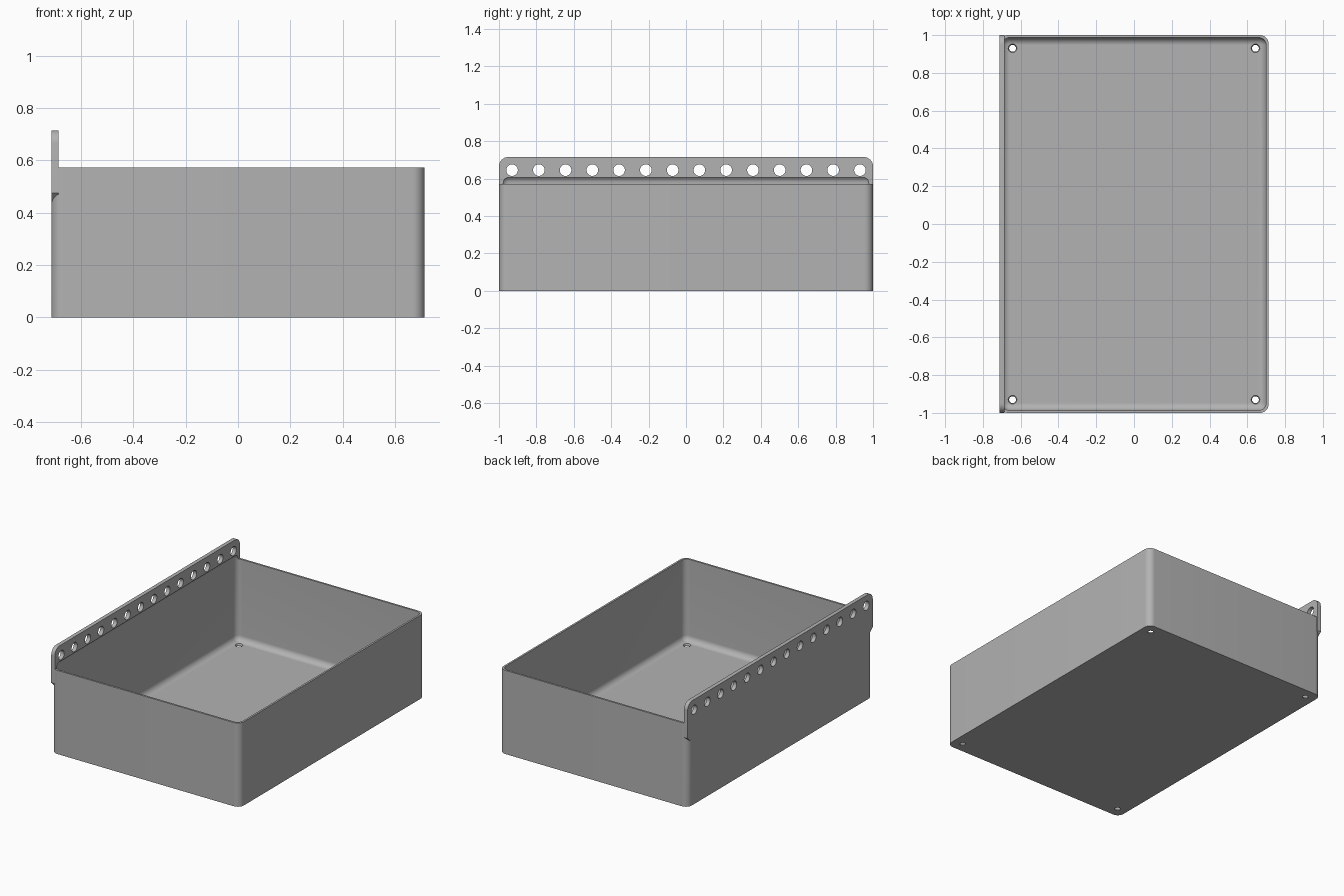
import bpy, bmesh, math
from mathutils import Matrix, Vector

HX, HY, RIM = 0.7125, 1.0, 0.572      # tray half sizes and rim height
WALL, CORNER, FILLET = 0.013, 0.045, 0.04
RAIL_T, RAIL_TOP = 0.027, 0.715

cube = bpy.data.objects.get("Cube")
if cube:
    bpy.data.objects.remove(cube, do_unlink=True)

grey = bpy.data.materials.new("plain grey")
grey.use_nodes = True
COLOUR = (0.45, 0.45, 0.45, 1)
grey.diffuse_color = COLOUR
grey.node_tree.nodes["Principled BSDF"].inputs["Base Color"].default_value = COLOUR


def finish(name, bm):
    bmesh.ops.recalc_face_normals(bm, faces=bm.faces)
    mesh = bpy.data.meshes.new(name)
    bm.to_mesh(mesh)
    bm.free()
    mesh.materials.append(grey)
    obj = bpy.data.objects.new(name, mesh)
    bpy.context.collection.objects.link(obj)
    return obj


def rounded_box(name, lo, hi, radius, upright_only):
    lo, hi = Vector(lo), Vector(hi)
    bm = bmesh.new()
    bmesh.ops.create_cube(bm, size=1)
    bmesh.ops.scale(bm, vec=hi - lo, verts=bm.verts)
    bmesh.ops.translate(bm, vec=(lo + hi) / 2, verts=bm.verts)
    edges = [e for e in bm.edges if not upright_only
             or abs(e.verts[0].co.z - e.verts[1].co.z) > 0.1]
    bmesh.ops.bevel(bm, geom=edges, offset=radius, segments=10,
                    profile=0.5, affect='EDGES')
    return finish(name, bm)


def boolean(target, cutter, operation):
    mod = target.modifiers.new(cutter.name, 'BOOLEAN')
    mod.operation, mod.solver, mod.object = operation, 'EXACT', cutter
    bpy.context.view_layer.update()
    bpy.context.view_layer.objects.active = target
    bpy.ops.object.modifier_apply(modifier=mod.name)
    bpy.data.objects.remove(cutter, do_unlink=True)


# Tray body with rounded upright corners
tray = rounded_box("tray", (-HX, -HY, 0), (HX, HY, RIM), CORNER, True)

# Hanging rail: rounded top ends, sloped bottom ends
half = [(HY - CORNER, 0.43), (HY, 0.43 + CORNER)]
for i in range(9):
    a = math.pi / 2 * i / 8
    half.append((HY - 0.05 + 0.05 * math.cos(a),
                 RAIL_TOP - 0.05 + 0.05 * math.sin(a)))
outline = half + [(-y, z) for y, z in reversed(half)]
bm = bmesh.new()
face = bm.faces.new([bm.verts.new((-HX, y, z)) for y, z in outline])
side = bmesh.ops.extrude_face_region(bm, geom=[face])
bmesh.ops.translate(bm, vec=(RAIL_T, 0, 0),
                    verts=[v for v in side["geom"] if isinstance(v, bmesh.types.BMVert)])
boolean(tray, finish("rail", bm), 'UNION')

# Filleted cavity, undercutting the rail slightly
cavity = rounded_box("cavity", (-HX + WALL, -HY + WALL, WALL),
                     (HX - WALL, HY - WALL, 0.616), FILLET, False)
boolean(tray, cavity, 'DIFFERENCE')

# Row of rail holes and four tapered floor holes
bm = bmesh.new()
for i in range(14):
    place = Matrix.Translation((-HX, -0.93 + 1.86 * i / 13, 0.645))
    bmesh.ops.create_cone(bm, cap_ends=True, segments=24, radius1=0.031,
                          radius2=0.031, depth=0.1,
                          matrix=place @ Matrix.Rotation(math.pi / 2, 4, 'Y'))
for x in (-0.643, 0.643):
    for y in (-0.93, 0.93):
        bmesh.ops.create_cone(bm, cap_ends=True, segments=24, radius1=0.015,
                              radius2=0.026, depth=0.03,
                              matrix=Matrix.Translation((x, y, 0.0065)))
boolean(tray, finish("holes", bm), 'DIFFERENCE')

# Smooth fillets, sharp edges
bpy.ops.object.select_all(action='DESELECT')
tray.select_set(True)
bpy.context.view_layer.objects.active = tray
bpy.ops.object.shade_smooth_by_angle(angle=math.radians(30))
